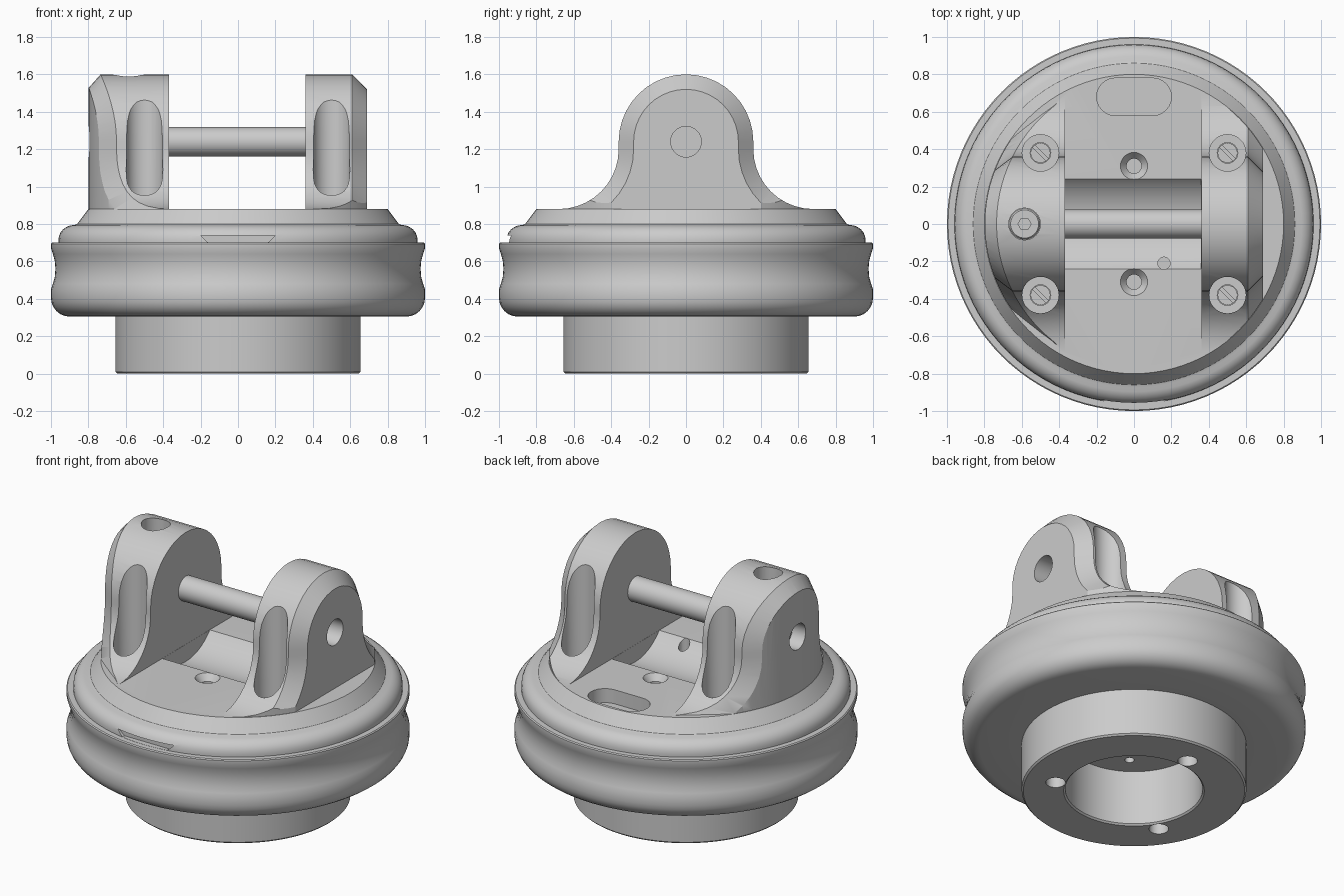
import bpy, bmesh
from math import sin, cos, pi, radians, sqrt
from mathutils import Vector

if "Cube" in bpy.data.objects:
    bpy.data.objects.remove(bpy.data.objects["Cube"])


def loft(name, rings):
    """Skin a list of equal-length point rings, closing both ends."""
    bm = bmesh.new()
    vs = [[bm.verts.new(p) for p in r] for r in rings]
    n = len(vs[0])
    for a, b in zip(vs, vs[1:]):
        for i in range(n):
            j = (i + 1) % n
            bm.faces.new((a[i], a[j], b[j], b[i]))
    bm.faces.new(vs[0])
    bm.faces.new(vs[-1])
    bmesh.ops.recalc_face_normals(bm, faces=bm.faces)
    me = bpy.data.meshes.new(name)
    bm.to_mesh(me)
    bm.free()
    ob = bpy.data.objects.new(name, me)
    bpy.context.collection.objects.link(ob)
    return ob


def turned(name, profile, loc=(0, 0), axis='Z', n=32):
    """Turn (radius, height) points about an axis; loc is the axis position."""
    rings = []
    for r, h in profile:
        ring = []
        for i in range(n):
            a = 2 * pi * i / n
            u, v = loc[0] + r * cos(a), loc[1] + r * sin(a)
            ring.append((u, v, h) if axis == 'Z' else (h, u, v))
        rings.append(ring)
    return loft(name, rings)


def boolean(ob, tool, op='DIFFERENCE'):
    m = ob.modifiers.new(op, 'BOOLEAN')
    m.operation, m.solver, m.object = op, 'EXACT', tool
    bpy.context.view_layer.objects.active = ob
    bpy.ops.object.modifier_apply(modifier=m.name)
    bpy.data.objects.remove(tool, do_unlink=True)


def smooth(ob):
    bpy.ops.object.select_all(action='DESELECT')
    ob.select_set(True)
    bpy.context.view_layer.objects.active = ob
    bpy.ops.object.shade_smooth_by_angle(angle=radians(28))


# Round body: bored spigot, grooved wheel, rounded cap and cone
profile = [(.40, .36), (.40, .01), (.41, 0), (.645, 0), (.655, .01), (.655, .305), (.90, .305)]
profile += [(.90 + .10 * sin(radians(a)), .405 - .10 * cos(radians(a))) for a in range(15, 91, 15)]
profile += [(1, .45), (.99, .48), (.98, .515), (.976, .56), (.98, .605), (.99, .64), (1, .67),
            (1, .694), (.994, .70), (.96, .70)]
profile += [(.875 + .085 * cos(radians(a)), .715 + .08 * sin(radians(a))) for a in range(0, 91, 15)]
profile += [(.86, .80), (.80, .88)]
body = turned("body", profile, n=96)


# Lug outline in y-z: round head flaring into the floor, inset by d
def outline(d):
    flare = [(.68 + (.32 + d) * cos(radians(a)), 1.2 + (.32 + d) * sin(radians(a)))
             for a in range(270, 179, -9)]
    head = [((.36 - d) * cos(radians(a)), 1.24 + (.36 - d) * sin(radians(a)))
            for a in range(0, 181, 9)]
    half = [(.68, .74)] + flare
    return half + head + [(-y, z) for y, z in reversed(half)]


def rim(y):
    return sqrt(max(.64 - y * y, 0))


full, inset = outline(0), outline(.085)
right = loft("right_lug", [[(.36, y, z) for y, z in full],
                           [(.61, y, z) for y, z in full],
                           [(.69, y, z) for y, z in outline(.08)]])
left = loft("left_lug", [[(-.37, y, z) for y, z in full],
                         [(-max(rim(y) - .065, .38), y, z) for y, z in full],
                         [(-rim(y) - .01, y, z) for y, z in inset],
                         [(-.95, y, z) for y, z in inset]])
for lug in (right, left):
    boolean(lug, turned("trim", [(.798, .6), (.798, 2)], n=96), 'INTERSECT')
    boolean(body, lug, 'UNION')

# Curved trough under the pin
boolean(body, turned("trough", [(.32, -.369), (.32, .359)], (0, 1.09), 'X', 64))

# Screw pockets in the lug sides, with slotted screws
for sx in (-1, 1):
    for sy in (-1, 1):
        p = (sx * .5, sy * .38)
        boolean(body, turned("pocket", [(.055, .80), (.055, .87), (.098, .871), (.098, 1.75)], p))
        screw = turned("lug_screw", [(.053, .79), (.053, .85)], p, n=24)
        d, w = Vector((.707, -.707)) * .07, Vector((.707, .707)) * .008
        c = Vector(p)
        q = [c + d + w, c - d + w, c - d - w, c + d - w]
        boolean(screw, loft("slot", [[(v.x, v.y, z) for v in q] for z in (.835, .9)]))
        smooth(screw)

# Countersunk floor holes, small drain hole and blind underside holes
for sy in (-1, 1):
    boolean(body, turned("countersink", [(.04, .55), (.04, .84), (.073, .8805), (.073, .9)], (0, sy * .31)))
boolean(body, turned("drain", [(.033, .6), (.033, .95)], (.16, -.21), n=20))
boolean(body, turned("vent", [(.028, .3), (.028, .55)], (-.15, -.22), n=20))
for a in (-28, 92, 212):
    p = (.467 * cos(radians(a)), .467 * sin(radians(a)))
    boolean(body, turned("bolt_hole", [(.057, -.05), (.057, .25)], p))

# Pin holes in the outer lug faces and set screw hole in the left lug top
boolean(body, turned("pin_hole_right", [(.082, .55), (.082, 1)], (0, 1.24), 'X'))
boolean(body, turned("pin_hole_left", [(.082, -1), (.082, -.70)], (0, 1.24), 'X'))
boolean(body, turned("set_hole", [(.085, 1.42), (.085, 1.8)], (-.585, 0)))

# Oblong pocket in the floor and finger notch in the cap front
slot = [(s * .1 + .1 * cos(radians(a)), .68 + .1 * sin(radians(a)))
        for s, a0 in ((1, -90), (-1, 90)) for a in range(a0, a0 + 181, 15)]
boolean(body, loft("oblong", [[(x, y, z) for x, y in slot] for z in (.79, .95)]))
boolean(body, loft("notch", [[(-w, -1.05, z), (w, -1.05, z), (w, -.925, z), (-w, -.925, z)]
                             for w, z in ((.16, .701), (.2, .738))]))
smooth(body)

# Cross pin and hollow set screw
smooth(turned("cross_pin", [(.078, -.5), (.078, .5)], (0, 1.24), 'X', 40))
grub = turned("set_screw", [(.083, 1.41), (.083, 1.50), (.075, 1.51)], (-.585, 0))
boolean(grub, turned("hex", [(.035, 1.46), (.035, 1.6)], (-.585, 0), n=6))
smooth(grub)
